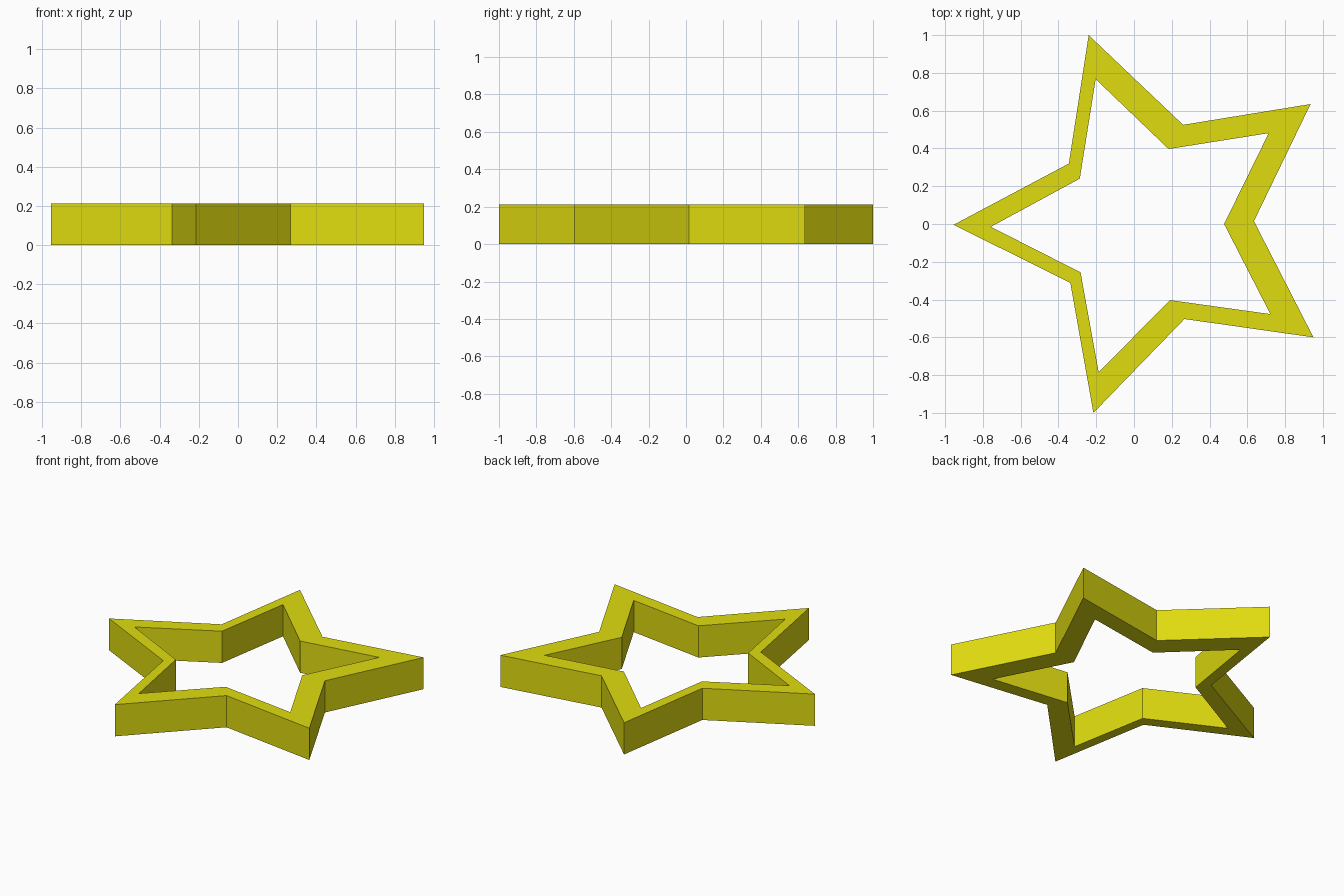
import bpy, bmesh

if "Cube" in bpy.data.objects:
    bpy.data.objects.remove(bpy.data.objects["Cube"])

HEIGHT = 0.213

# Star outlines, tip and notch alternating, clockwise from the upper tip
OUTER = [(-0.24, 1.0), (0.26, 0.525), (0.935, 0.635), (0.635, 0.015), (0.95, -0.60),
         (0.267, -0.503), (-0.215, -1.0), (-0.337, -0.312), (-0.955, -0.004), (-0.345, 0.32)]
INNER = [(-0.203, 0.767), (0.183, 0.397), (0.713, 0.481), (0.477, 0.0), (0.722, -0.477),
         (0.19, -0.403), (-0.187, -0.785), (-0.283, -0.256), (-0.758, -0.015), (-0.287, 0.24)]

yellow = bpy.data.materials.new("yellow")
yellow.diffuse_color = (0.745, 0.716, 0.005, 1)
yellow.use_nodes = True
yellow.node_tree.nodes["Principled BSDF"].inputs["Base Color"].default_value = yellow.diffuse_color

# Star frame: a flat ring of quads between the outlines, extruded upward
bm = bmesh.new()
outer = [bm.verts.new((x, y, 0)) for x, y in OUTER]
inner = [bm.verts.new((x, y, 0)) for x, y in INNER]
n = len(outer)
ring = [bm.faces.new((outer[i], outer[(i + 1) % n], inner[(i + 1) % n], inner[i]))
        for i in range(n)]
ext = bmesh.ops.extrude_face_region(bm, geom=ring, use_keep_orig=True)
top = [g for g in ext["geom"] if isinstance(g, bmesh.types.BMVert)]
bmesh.ops.translate(bm, verts=top, vec=(0, 0, HEIGHT))
bmesh.ops.recalc_face_normals(bm, faces=bm.faces)

# Merge the coplanar quads' shading by keeping every face flat
mesh = bpy.data.meshes.new("star_frame")
bm.to_mesh(mesh)
bm.free()
mesh.materials.append(yellow)
star = bpy.data.objects.new("star_frame", mesh)
bpy.context.collection.objects.link(star)
